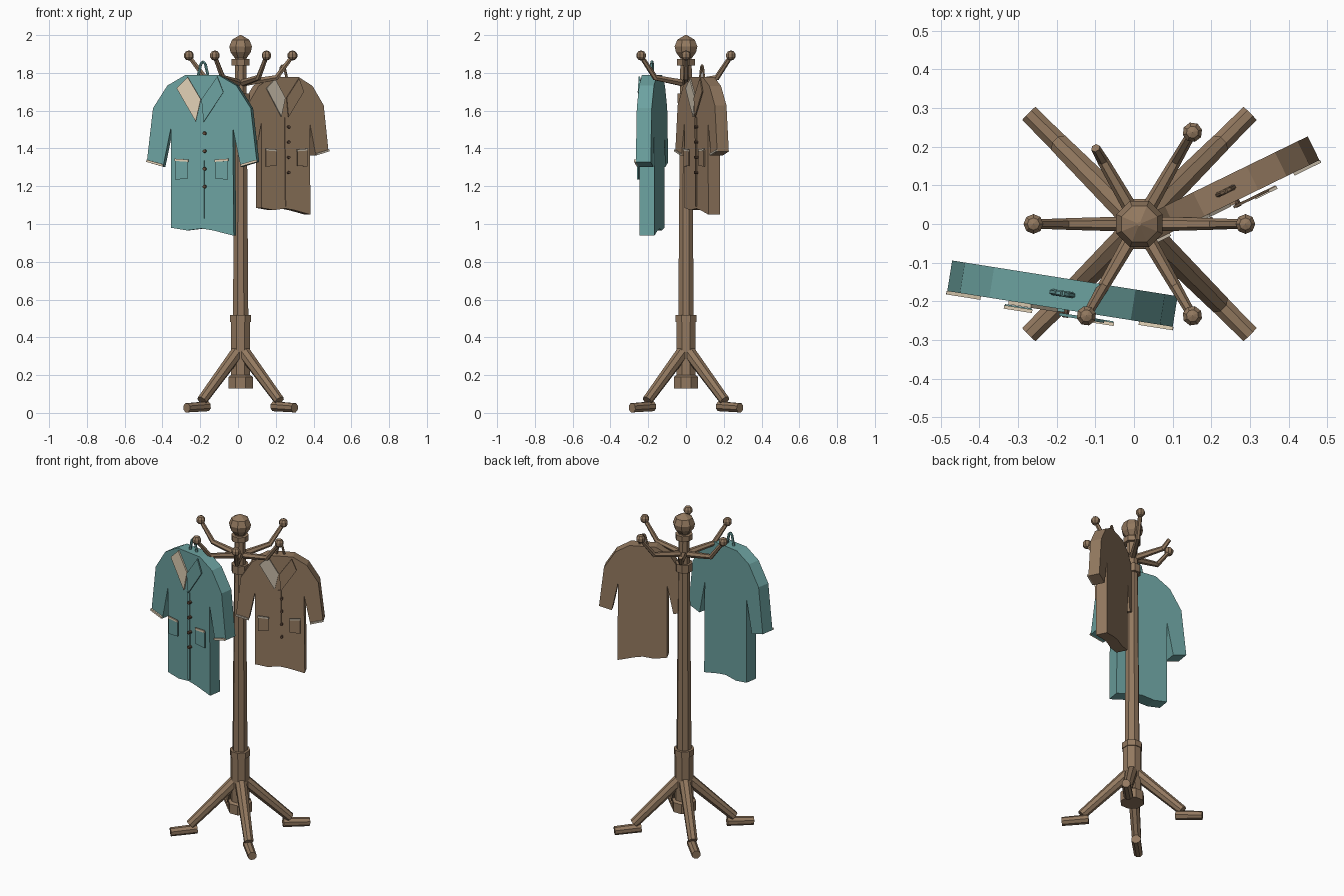
import bpy, bmesh, math
from mathutils import Vector, Matrix

cube = bpy.data.objects.get("Cube")
if cube:
    bpy.data.objects.remove(cube, do_unlink=True)


def material(name, rgb):
    m = bpy.data.materials.new(name)
    m.use_nodes = True
    m.diffuse_color = (*rgb, 1)
    m.node_tree.nodes["Principled BSDF"].inputs["Base Color"].default_value = (*rgb, 1)
    return m


wood = material("wood", (0.29, 0.19, 0.115))
teal = material("teal_cloth", (0.15, 0.36, 0.35))
brown = material("brown_cloth", (0.29, 0.19, 0.115))
cream = material("cream_lining", (0.75, 0.63, 0.46))
grey = material("pale_lining", (0.55, 0.48, 0.38))
dark = material("button_brown", (0.12, 0.07, 0.045))

AXIS = Vector((0.014, 0, 0))  # centre of the pole


def finish(name, bm, mat, matrix=Matrix()):
    bmesh.ops.recalc_face_normals(bm, faces=bm.faces[:])
    mesh = bpy.data.meshes.new(name)
    bm.to_mesh(mesh)
    bm.free()
    mesh.materials.append(mat)
    ob = bpy.data.objects.new(name, mesh)
    ob.matrix_world = matrix
    bpy.context.collection.objects.link(ob)
    return ob


def lathe(name, profile, mat, sides=8):
    """Closed turned shape from (radius, height) pairs."""
    bm = bmesh.new()
    rings = []
    for r, z in profile:
        rings.append([bm.verts.new((r * math.cos(a), r * math.sin(a), z))
                      for a in [math.tau * (i + 0.5) / sides for i in range(sides)]])
    for low, high in zip(rings, rings[1:]):
        for i in range(sides):
            j = (i + 1) % sides
            bm.faces.new((low[i], low[j], high[j], high[i]))
    bm.faces.new(rings[0])
    bm.faces.new(rings[-1])
    return finish(name, bm, mat, Matrix.Translation(AXIS))


def rod(bm, a, b, r1, r2, sides=8):
    """Tapered rod between two points."""
    a, b = Vector(a), Vector(b)
    turn = (b - a).to_track_quat('Z', 'Y').to_matrix().to_4x4()
    spin = Matrix.Rotation(math.pi / sides, 4, 'Z')
    bmesh.ops.create_cone(bm, cap_ends=True, segments=sides, radius1=r1, radius2=r2,
                          depth=(b - a).length,
                          matrix=Matrix.Translation((a + b) / 2) @ turn @ spin)


# Turned pole, collars and finial
lathe("pole", [(0.07, 0.13), (0.07, 0.19), (0.055, 0.2), (0.055, 0.48), (0.044, 0.5),
               (0.035, 1.66), (0.032, 1.9)], wood)
for name, r, low, high in [("lower_collar", 0.06, 0.48, 0.517),
                           ("middle_collar", 0.05, 1.64, 1.69),
                           ("top_collar", 0.051, 1.84, 1.873)]:
    lathe(name, [(r, low), (r, high)], wood)
lathe("finial", [(0.035, 1.88), (0.058, 1.91), (0.065, 1.94), (0.05, 1.975), (0.005, 2.0)], wood)

# Four splayed legs with feet
for i in range(4):
    bm = bmesh.new()
    rod(bm, (0, 0, 0.345), (0.29, 0, 0.065), 0.036, 0.028)
    rod(bm, (0.25, 0, 0.035), (0.404, 0, 0.027), 0.028, 0.026)
    turn = Matrix.Rotation(math.radians(45 + 90 * i), 4, 'Z')
    finish(f"leg_{i + 1}", bm, wood, Matrix.Translation(AXIS) @ turn)

# Six bent arms; the one at the back right has lost its knob
for i in range(6):
    bm = bmesh.new()
    elbow, tip = Vector((0.19, 0, 1.775)), Vector((0.272, 0, 1.885))
    if i == 2:
        tip = elbow.lerp(tip, 0.45)
    rod(bm, (0.01, 0, 1.745), elbow, 0.02, 0.015, 6)
    rod(bm, elbow - Vector((0.006, 0, 0.006)), tip, 0.015, 0.012, 6)
    if i != 2:
        bmesh.ops.create_uvsphere(bm, u_segments=8, v_segments=5, radius=0.027,
                                  matrix=Matrix.Translation((0.274, 0, 1.892)))
    turn = Matrix.Rotation(math.radians(60 * i), 4, 'Z')
    finish(f"arm_{i + 1}", bm, wood, Matrix.Translation(AXIS) @ turn)


def slab(name, points, front, back, mat, matrix):
    """Extrude an (x, z) outline from depth front to depth back."""
    bm = bmesh.new()
    face = bm.faces.new([bm.verts.new((x, front, z)) for x, z in points])
    out = bmesh.ops.extrude_face_region(bm, geom=[face])
    verts = [v for v in out["geom"] if isinstance(v, bmesh.types.BMVert)]
    bmesh.ops.translate(bm, verts=verts, vec=(0, back - front, 0))
    return finish(name, bm, mat, matrix)


# Coat outline, heights measured down from the shoulder line
HALF = [(0.09, 0), (0.185, -0.055), (0.262, -0.175), (0.295, -0.46), (0.208, -0.485), (0.166, -0.28)]
HEM = [(0.171, -0.85), (0.06, -0.822), (0.0, -0.812), (-0.08, -0.822), (-0.166, -0.808)]
LAPEL_R = [(-0.134, -0.07), (-0.075, -0.011), (-0.005, -0.128), (-0.032, -0.245)]
LAPEL_L = [(0.085, -0.008), (0.118, -0.09), (0.012, -0.248), (0.0, -0.128)]
POCKET = [(0.072, -0.455), (0.142, -0.45), (0.142, -0.553), (0.072, -0.548)]
TRIM = [(0.07, -0.447), (0.144, -0.442), (0.144, -0.454), (0.07, -0.459)]
CUFF = [(0.296, -0.447), (0.297, -0.459), (0.208, -0.484), (0.207, -0.472)]
PLACKET = [(-0.008, -0.25), (0.012, -0.25), (0.014, -0.8), (-0.002, -0.8)]


def mirrored(points):
    return [(-x, z) for x, z in reversed(points)]


def coat(label, cloth, lining, location, angle, scale):
    m = (Matrix.Translation(location) @ Matrix.Rotation(math.radians(angle), 4, 'Z')
         @ Matrix.Scale(scale, 4))
    slab(label + "_body", HALF + HEM + mirrored(HALF), -0.04, 0.04, cloth, m)
    slab(label + "_right_lapel", LAPEL_R, -0.049, -0.04, lining, m)
    slab(label + "_left_lapel", LAPEL_L, -0.058, -0.05, cloth, m)
    slab(label + "_placket", PLACKET, -0.047, -0.039, cloth, m)
    for side, flip in (("left", list), ("right", mirrored)):
        slab(f"{label}_{side}_pocket", flip(POCKET), -0.058, -0.05, cloth, m)
        slab(f"{label}_{side}_pocket_trim", flip(TRIM), -0.062, -0.053, lining, m)
        slab(f"{label}_{side}_cuff_trim", flip(CUFF), -0.049, -0.04, lining, m)
    # Buttons down the front
    bm = bmesh.new()
    for i in range(4):
        z = -0.308 - 0.094 * i
        rod(bm, (0.016, -0.04, z), (0.016, -0.06, z), 0.01, 0.009)
    finish(label + "_buttons", bm, dark, m)
    # Hanging loop
    bm = bmesh.new()
    path = [(-0.028, -0.01), (-0.012, 0.06), (0.0, 0.072), (0.012, 0.06), (0.028, -0.01)]
    for (x1, z1), (x2, z2) in zip(path, path[1:]):
        rod(bm, (x1, 0, z1), (x2, 0, z2), 0.008, 0.008, 6)
    finish(label + "_loop", bm, cloth, m)


coat("teal_coat", teal, cream, (-0.185, -0.18, 1.788), -9, 1.0)
coat("brown_coat", brown, grey, (0.237, 0.085, 1.778), 26, 0.857)
